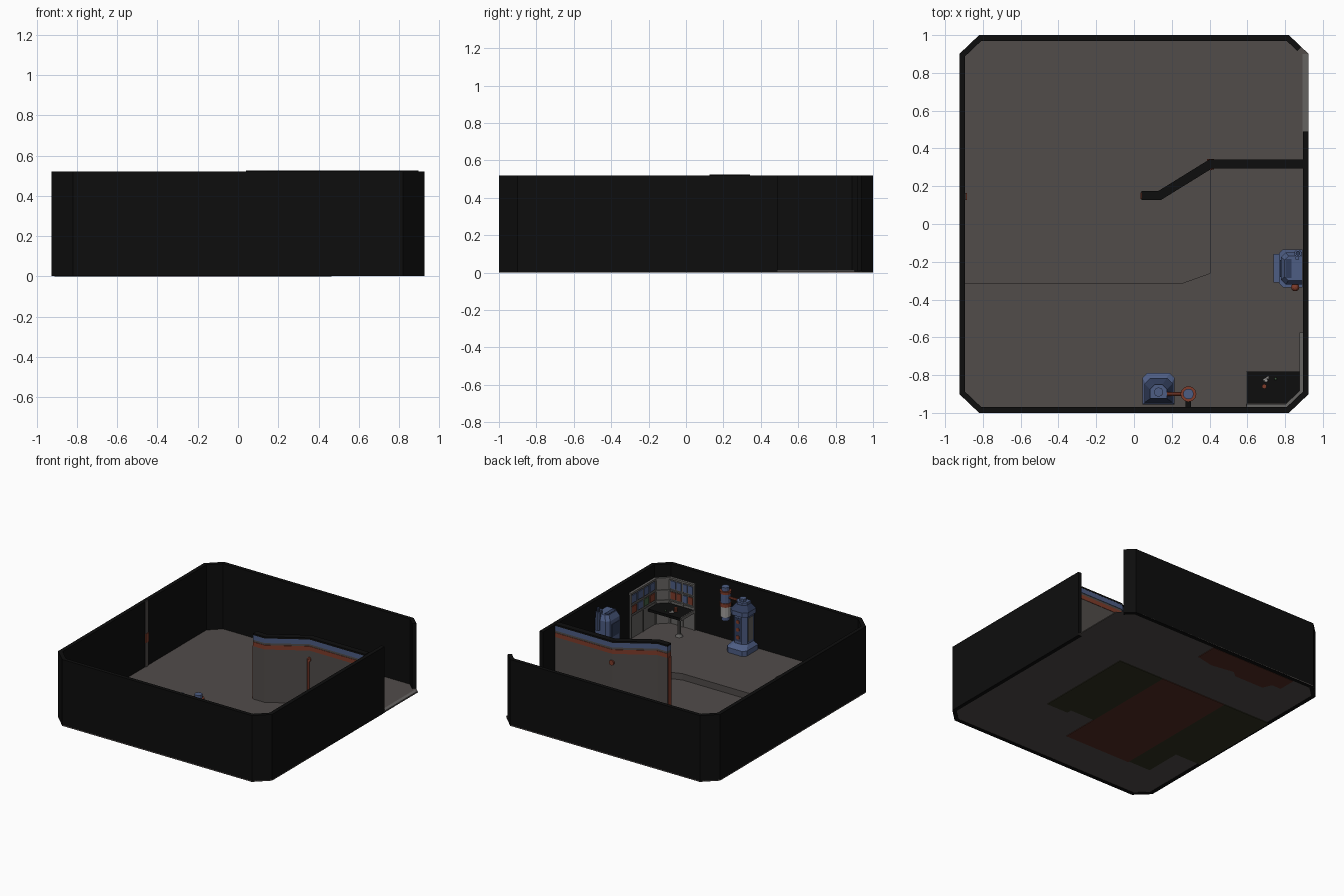
import bpy, bmesh, math
from mathutils import Vector, Matrix

if "Cube" in bpy.data.objects:
    bpy.data.objects.remove(bpy.data.objects["Cube"])

def mat(name, r, g, b):
    m = bpy.data.materials.new(name)
    m.diffuse_color = (r, g, b, 1)
    m.use_nodes = True
    m.node_tree.nodes["Principled BSDF"].inputs["Base Color"].default_value = m.diffuse_color
    return m

BLACK = mat("wall black", .004, .004, .004)
GREY = mat("floor grey", .082, .072, .068)
PANEL = mat("panel grey", .13, .125, .12)
ORANGE = mat("orange paint", .21, .045, .024)
RUST = mat("rust floor", .085, .024, .016)
BLUE = mat("machine blue", .075, .11, .23)
NAVY = mat("dark blue", .03, .045, .10)
OLIVE = mat("olive floor", .030, .030, .014)
GREEN = mat("screen green", .06, .12, .06)
WHITE = mat("pale grey", .35, .34, .33)

def finish(name, bm, m):
    bmesh.ops.recalc_face_normals(bm, faces=bm.faces)
    me = bpy.data.meshes.new(name)
    bm.to_mesh(me)
    bm.free()
    me.materials.append(m)
    ob = bpy.data.objects.new(name, me)
    bpy.context.collection.objects.link(ob)
    return ob

def prism(name, pts, z0, z1, m, top=None):
    """Vertical prism; optional different top outline makes a taper."""
    bm = bmesh.new()
    top = top or pts
    lo = [bm.verts.new((x, y, z0)) for x, y in pts]
    hi = [bm.verts.new((x, y, z1)) for x, y in top]
    n = len(pts)
    bm.faces.new(lo)
    bm.faces.new(hi)
    for i in range(n):
        j = (i + 1) % n
        bm.faces.new((lo[i], lo[j], hi[j], hi[i]))
    return finish(name, bm, m)

def box(name, x0, x1, y0, y1, z0, z1, m):
    return prism(name, [(x0, y0), (x1, y0), (x1, y1), (x0, y1)], z0, z1, m)

def offset(path, d):
    """Shift an open path to its left by d with mitred corners."""
    p = [Vector(q) for q in path]
    nor = []
    for a, b in zip(p, p[1:]):
        t = (b - a).normalized()
        nor.append(Vector((-t.y, t.x)))
    out = []
    for i, q in enumerate(p):
        a, b = nor[max(i - 1, 0)], nor[min(i, len(nor) - 1)]
        k = a + b
        out.append(tuple(q + k * (2 * d / k.length_squared)))
    return out

def strip(name, path, d0, d1, z0, z1, m):
    return prism(name, offset(path, d0) + offset(path, d1)[::-1], z0, z1, m)

def rod(name, a, b, r, m, n=10, r2=None):
    a, b = Vector(a), Vector(b)
    d = b - a
    bm = bmesh.new()
    bmesh.ops.create_cone(bm, cap_ends=True, segments=n, radius1=r,
                          radius2=r if r2 is None else r2, depth=d.length,
                          matrix=Matrix.Translation((a + b) / 2) @ d.to_track_quat('Z', 'Y').to_matrix().to_4x4())
    return finish(name, bm, m)

def ball(name, c, r, m):
    bm = bmesh.new()
    bmesh.ops.create_uvsphere(bm, u_segments=10, v_segments=6, radius=r, matrix=Matrix.Translation(c))
    return finish(name, bm, m)

# ---- outer shell with a door gap on the right side near the back
shell = [(.885, .938), (.82, 1), (-.82, 1), (-.925, .9), (-.925, -.9),
         (-.82, -1), (.82, -1), (.925, -.9), (.925, .49)]
strip("outer_wall", shell, 0, .03, .002, .52, BLACK)

# ---- floors: low slab and raised walkway
prism("floor_slab", shell[:-1] + [(.925, .9)], .004, .01, GREY)
HI = .06
prism("raised_floor", [(-.9, -.315), (-.9, -.89), (-.81, -.975), (.81, -.975), (.9, -.89), (.9, .305),
                       (.405, .305), (.405, -.26), (.25, -.315)], .006, HI, GREY)
box("door_threshold", .893, .923, .49, .9, .009, .014, PANEL)

# ---- coloured plates under the floor
prism("under_plate_east", [(.07, .4), (.07, -.36), (.28, -.36), (.28, -.4), (.465, -.4), (.465, .4)], 0, .006, OLIVE)
box("under_plate_middle", -.5, .07, -.66, .4, 0, .006, RUST)
prism("under_plate_west", [(-.5, .4), (-.5, -.65), (-.69, -.65), (-.69, -.36), (-.91, -.36), (-.91, .4)], 0, .006, OLIVE)
prism("under_plate_back", [(.075, .97), (.075, .8), (-.07, .77), (-.25, .8), (-.3, .76), (-.55, .76),
                           (-.58, .83), (-.66, .83), (-.66, .97)], 0, .006, RUST)

# ---- bent partition with stripes, end cap and rosettes
part = [(.04, .13), (.14, .13), (.41, .297), (.895, .297)]
strip("partition", part, 0, .04, .006, .515, GREY)
strip("partition_cap", part, -.004, .044, .512, .525, BLACK)
strip("partition_blue_stripe", part, -.003, .043, .475, .512, BLUE)
strip("partition_orange_stripe", part, -.003, .043, .425, .458, ORANGE)
box("partition_end_plate", .035, .041, .132, .168, .01, .425, ORANGE)
rod("partition_drop_stripe", (.405, .292, HI), (.405, .292, .36), .009, ORANGE, 6)
for y, s in ((.297, -1), (.337, 1)):
    rod("partition_rosette", (.405, y - s * .005, .355), (.405, y + s * .008, .355), .02, ORANGE)

# ---- matching post on the left wall
box("left_wall_post", -.898, -.889, .128, .162, .01, .52, GREY)
box("left_post_badge", -.892, -.885, .126, .164, .2, .27, ORANGE)

# ---- chamfered cabinets: outline opens toward +y from the back edge
def cab(w, d0, d1, c):
    return [(-w, d0), (w, d0), (w, d1 - c), (w - c, d1), (-w + c, d1), (-w, d1 - c)]

def place(obs, x, y, deg):
    for o in obs:
        o.data.transform(Matrix.Translation((x, y, 0)) @ Matrix.Rotation(math.radians(deg), 4, 'Z'))

# front wall machine
parts = [
    prism("generator_base", cab(.085, 0, .165, .025), HI, .10, BLUE),
    prism("generator_skirt", cab(.085, 0, .165, .025), .10, .13, BLUE, cab(.06, .02, .125, .03)),
    prism("generator_body", cab(.06, .015, .125, .03), .12, .37, BLUE),
    prism("generator_collar", cab(.075, .01, .14, .03), .35, .385, BLUE),
    prism("generator_shoulder", cab(.075, .01, .14, .03), .385, .425, NAVY, cab(.045, .03, .105, .025)),
    prism("generator_crown", cab(.045, .03, .105, .025), .425, .445, BLUE),
    rod("generator_cap", (0, .065, .445), (0, .065, .465), .025, BLUE, 8),
    box("generator_panel", -.026, .026, .122, .128, .15, .33, NAVY)]
for z in (.18, .24, .30):
    parts.append(rod("generator_lamp", (0, .126, z), (0, .133, z), .015, ORANGE, 8))
for s in (-1, 1):
    parts.append(box("generator_trim", s * .056 - .007, s * .056 + .007, .03, .09, .15, .33, PANEL))
place(parts, .13, -.955, 0)

# hanging canister and its pipe
cx, cy = .288, -.9
for nm, z0, z1, r, m in (("canister_foot", .25, .28, .03, BLUE), ("canister_body", .28, .36, .038, WHITE),
                         ("canister_band", .36, .39, .042, ORANGE), ("canister_upper", .39, .46, .038, BLUE),
                         ("canister_ring", .46, .48, .042, ORANGE), ("canister_top", .48, .51, .028, BLUE)):
    rod(nm, (cx, cy, z0), (cx, cy, z1), r, m, 12)
box("canister_bracket", cx - .015, cx + .015, -.975, cy, .32, .35, BLACK)
rod("canister_pipe", (cx, cy, .43), (.13, cy, .43), .01, ORANGE, 8)
rod("canister_pipe_joint", (.15, cy, .43), (.115, cy, .43), .017, ORANGE, 8)

# right wall machine, facing the room
parts = [
    prism("console_base", cab(.1, 0, .125, .02), HI, .12, BLUE),
    prism("console_body", cab(.085, 0, .115, .025), .12, .38, BLUE),
    prism("console_top", cab(.085, 0, .115, .025), .38, .42, BLUE, cab(.065, 0, .095, .02)),
    box("console_foot", -.075, .075, .1, .155, HI, .10, BLUE),
    box("console_screen", -.045, .045, .112, .119, .25, .35, NAVY),
    box("console_vent", -.045, .045, .112, .119, .14, .19, PANEL),
    box("console_top_plate", -.05, .05, .06, .09, .418, .425, NAVY),
    rod("console_tank", (.08, .025, .3), (.08, .025, .44), .02, BLUE),
    rod("console_tank_cap", (.08, .025, .44), (.08, .025, .47), .012, NAVY),
    rod("console_pipe", (.055, .03, .4), (.055, .03, .45), .012, BLUE, 8),
    rod("console_side_pipe", (-.1, .04, .16), (-.1, .04, .34), .009, ORANGE, 8),
    ball("console_valve", (-.1, .04, .35), .022, ORANGE)]
place(parts, .893, -.235, 90)

# ---- corner work station: back panels following the walls
back = [(.595, -.968), (.81, -.968), (.893, -.89), (.893, -.575)]
strip("shelf_back_panel", back, 0, .008, HI, .41, PANEL)
strip("shelf_top_rail", back, -.002, .016, .405, .42, PANEL)
strip("shelf_middle_rail", back, 0, .016, .315, .325, PANEL)
strip("shelf_lower_rail", back, 0, .016, .235, .245, PANEL)
for x, y in ((.599, -.96), (.70, -.96), (.81, -.96), (.885, -.885), (.885, -.73), (.885, -.58)):
    box("shelf_post", x - .006, x + .006, y - .006, y + .006, HI, .41, PANEL)

# coloured displays between the rails
cols = [BLUE, ORANGE, GREEN, BLUE, GREEN, ORANGE]
for i in range(4):
    for row, (z0, z1) in enumerate(((.335, .395), (.253, .308))):
        m = BLUE if row == 0 else cols[(i * 2 + 1) % 6]
        x = .61 + i * .05
        box("front_display", x, x + .04, -.962, -.954, z0, z1, m)
        y = -.875 + i * .075
        box("side_display", .879, .887, y, y + .06, z0, z1, m if row == 0 else cols[(i + 1) % 3])

# desk with pedestal and small items
prism("desk_top", [(.597, -.95), (.82, -.95), (.876, -.9), (.876, -.782), (.597, -.782)], .2, .22, BLACK)
box("desk_edge", .592, .598, -.95, -.782, .198, .222, PANEL)
rod("desk_leg", (.63, -.815, HI), (.63, -.815, .2), .013, PANEL, 10)
rod("desk_leg_foot", (.63, -.815, HI), (.63, -.815, .08), .028, PANEL, 10, .015)
rod("desk_cup", (.69, -.86, .22), (.69, -.86, .25), .013, ORANGE, 8)
rod("desk_tool", (.685, -.83, .225), (.715, -.81, .225), .006, WHITE, 6)
ball("desk_item", (.7, -.83, .228), .010, WHITE)
ball("desk_small_item", (.75, -.82, .226), .007, GREEN)
